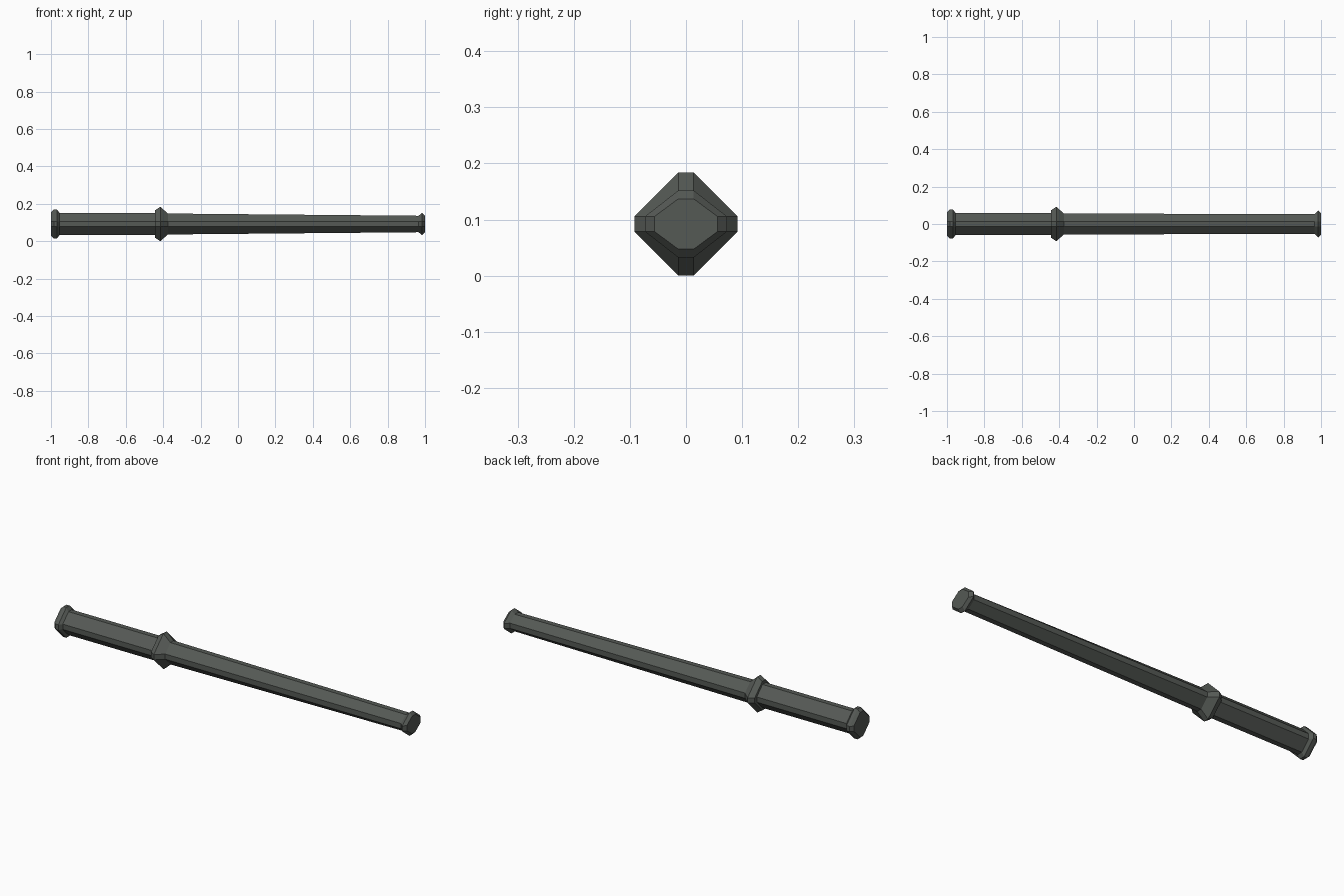
import bpy

if "Cube" in bpy.data.objects:
    bpy.data.objects.remove(bpy.data.objects["Cube"])

CENTRE_Z = 0.092
CHAMFER = 0.0135  # half width of the flattened corners


def ring(x, ry, rz):
    """Diamond cross-section with clipped corners."""
    c = CHAMFER
    quad = [(ry, -c), (ry, c), (c, rz), (-c, rz),
            (-ry, c), (-ry, -c), (-c, -rz), (c, -rz)]
    return [(x, y, z + CENTRE_Z) for y, z in quad]


def loft(name, sections):
    """Closed low-poly solid through (x, half depth, half height) sections."""
    verts, faces = [], []
    for s in sections:
        verts += ring(*s)
    for i in range(len(sections) - 1):
        for j in range(8):
            k = (j + 1) % 8
            a, b = i * 8, (i + 1) * 8
            faces.append((a + j, b + j, b + k, a + k))
    faces.append(tuple(range(8)))
    faces.append(tuple(reversed(range(len(verts) - 8, len(verts)))))
    # wind faces outward
    faces = [tuple(reversed(f)) for f in faces]
    mesh = bpy.data.meshes.new(name)
    mesh.from_pydata(verts, [], faces)
    mesh.update()
    obj = bpy.data.objects.new(name, mesh)
    bpy.context.collection.objects.link(obj)
    mat = bpy.data.materials.get("dark_grey") or bpy.data.materials.new("dark_grey")
    mat.diffuse_color = (0.09, 0.1, 0.09, 1)
    mat.use_nodes = True
    mat.node_tree.nodes["Principled BSDF"].inputs["Base Color"].default_value = mat.diffuse_color
    mesh.materials.append(mat)
    return obj


# One continuous staff, from the pommel to the flared tip
loft("staff", [
    # pommel
    (-1.0, 0.064, 0.064), (-0.985, 0.078, 0.078),
    (-0.968, 0.078, 0.078), (-0.955, 0.06, 0.06),
    # grip
    (-0.445, 0.06, 0.06),
    # guard collar
    (-0.443, 0.074, 0.074), (-0.415, 0.092, 0.092), (-0.375, 0.056, 0.056),
    # shaft, flattening towards the tip
    (0.965, 0.053, 0.044),
    # tip cap
    (0.985, 0.073, 0.06), (1.0, 0.056, 0.045),
])
